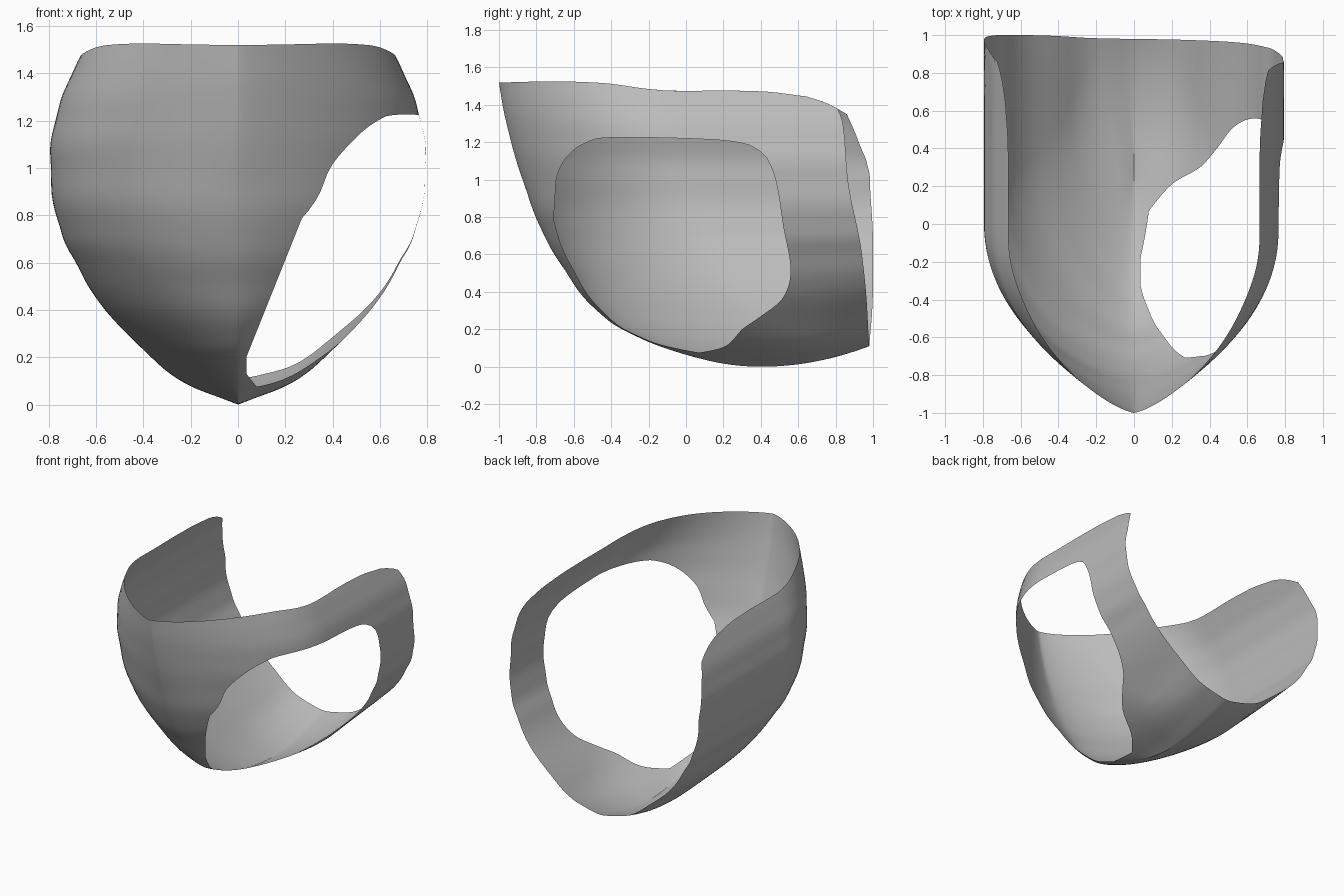
import bpy, bmesh, math
from mathutils import Vector

cube = bpy.data.objects.get("Cube")
if cube:
    bpy.data.objects.remove(cube)

HEIGHT, ROWS, COLS = 1.52, 56, 56


def smooth_table(points):
    """Return a smooth function through (input, output) pairs."""
    xs, ys = zip(*points)
    n = len(xs)

    def slope(i):
        a, b = max(i - 1, 0), min(i + 1, n - 1)
        return (ys[b] - ys[a]) / (xs[b] - xs[a])

    def value(x):
        x = min(max(x, xs[0]), xs[-1])
        i = max(k for k in range(n - 1) if xs[k] <= x)
        h = xs[i + 1] - xs[i]
        s = (x - xs[i]) / h
        a = ys[i] + slope(i) * h * s
        b = ys[i + 1] - slope(i + 1) * h * (1 - s)
        w = s * s * (3 - 2 * s)
        return a * (1 - w) + b * w
    return value


def root_table(points):
    """Same, but rounded off at height zero."""
    inner = smooth_table([(math.sqrt(z), v) for z, v in points])
    return lambda z: inner(math.sqrt(max(z, 0)))


# Shell curves: half width, keel position, bow bluntness, rim and rear edges
half_width = root_table([(0, 0), (.02, .09), (.063, .205), (.13, .3), (.24, .41), (.423, .58),
                         (.6, .685), (.74, .75), (1, .79), (1.22, .765), (1.4, .7), (1.52, .64)])
keel = root_table([(0, .4), (.02, .18), (.064, 0), (.155, -.25), (.29, -.465), (.52, -.65),
                   (.706, -.76), (.946, -.855), (1.29, -.957), (1.52, -1)])
bluntness = smooth_table([(0, .75), (.3, .64), (.8, .63), (1.1, .72), (1.52, .75)])
rim = smooth_table([(-1, 1.52), (-.5, 1.52), (-.2, 1.485), (0, 1.475), (.3, 1.475),
                    (.6, 1.45), (.72, 1.42), (.81, 1.38), (.86, 1.35), (.95, 1.2)])
rear = {1: smooth_table([(0, .98), (.6, .94), (1, .87), (1.4, .84), (1.52, .81)]),
        -1: smooth_table([(0, .98), (.45, 1), (1, .985), (1.2, .97), (1.4, .92), (1.52, .86)])}


def shell_point(side, i, j):
    t = (i / ROWS) ** 1.7
    level = HEIGHT * t
    start = keel(level)
    y = start + (rear[side](level) - start) * (j / COLS) ** 1.7
    z = level - (HEIGHT - rim(y)) * t ** 4
    u = min((y - start) / .9, 1)
    x = half_width(z) * (1 - (1 - u) ** 2) ** bluntness(level)
    z += .11 * (max(y - .4, 0) / .58) ** 2 * (1 - t) ** 4
    return Vector((side * x, y, z))


# Curved shell, open at the top and back
bm = bmesh.new()
for side in (1, -1):
    grid = [[bm.verts.new(shell_point(side, i, j)) for j in range(COLS + 1)]
            for i in range(ROWS + 1)]
    for i in range(ROWS):
        for j in range(COLS):
            quad = [grid[i][j], grid[i][j + 1], grid[i + 1][j + 1], grid[i + 1][j]]
            bm.faces.new(quad if side > 0 else quad[::-1])
bmesh.ops.remove_doubles(bm, verts=bm.verts, dist=.0004)

# Outline of the large opening on the left side, as (y, z)
corners = [Vector(p) for p in (
    (-.7, .9), (-.69, 1.02), (-.63, 1.13), (-.53, 1.2), (-.4, 1.225), (0, 1.22), (.28, 1.2),
    (.4, 1.15), (.455, 1.07), (.49, .95), (.52, .75), (.56, .52), (.52, .37), (.4, .27),
    (.3, .2), (.22, .115), (.1, .08), (0, .075), (-.3, .08), (-.7, .35), (-.71, .7))]
outline = []
for k in range(len(corners)):
    a, b, c, d = (corners[(k + m) % len(corners)] for m in (-1, 0, 1, 2))
    for s in (0, .25, .5, .75):
        outline.append(b + ((c - a) * s + (2 * a - 5 * b + 4 * c - d) * s ** 2
                            + (3 * b - a - 3 * c + d) * s ** 3) / 2)


def outside(co):
    """Signed distance to the opening, negative within it."""
    p = Vector((co.y, co.z))
    inside, best = False, 9
    for a, b in zip(outline, outline[1:] + outline[:1]):
        e = b - a
        s = min(max((p - a).dot(e) / e.length_squared, 0), 1)
        best = min(best, (p - a - e * s).length)
        if (a.y > p.y) != (b.y > p.y) and p.x < a.x + e.x * (p.y - a.y) / e.y:
            inside = not inside
    inner = .035 + .4 * max(co.z - .2, 0) + .8 * max(.13 - co.z, 0)
    return max(-best if inside else best, inner - co.x)


# Cut the opening cleanly through the shell
bm.verts.index_update()
sign = {v: outside(v.co) < 0 for v in bm.verts}
cut = set()
for edge in list(bm.edges):
    v, w = edge.verts
    if sign[v] == sign[w]:
        continue
    low, high = 0.0, 1.0
    for _ in range(10):
        mid = (low + high) / 2
        if (outside(v.co.lerp(w.co, mid)) < 0) == sign[v]:
            low = mid
        else:
            high = mid
    cut.add(bmesh.utils.edge_split(edge, v, low)[1])
for face in list(bm.faces):
    ends = [v for v in face.verts if v in cut]
    if len(ends) == 2:
        bmesh.utils.face_split(face, ends[0], ends[1])
removed = [f for f in bm.faces if any(sign.get(v, False) for v in f.verts)]
bmesh.ops.delete(bm, geom=removed, context='FACES')
bmesh.ops.recalc_face_normals(bm, faces=bm.faces)
for face in bm.faces:
    face.smooth = True

mesh = bpy.data.meshes.new("open_shell")
bm.to_mesh(mesh)
bm.free()
shell = bpy.data.objects.new("open_shell", mesh)
bpy.context.collection.objects.link(shell)

# Plain grey finish
grey = bpy.data.materials.new("plain_grey")
grey.use_nodes = True
grey.diffuse_color = (.5, .5, .5, 1)
grey.node_tree.nodes["Principled BSDF"].inputs["Base Color"].default_value = (.5, .5, .5, 1)
mesh.materials.append(grey)
